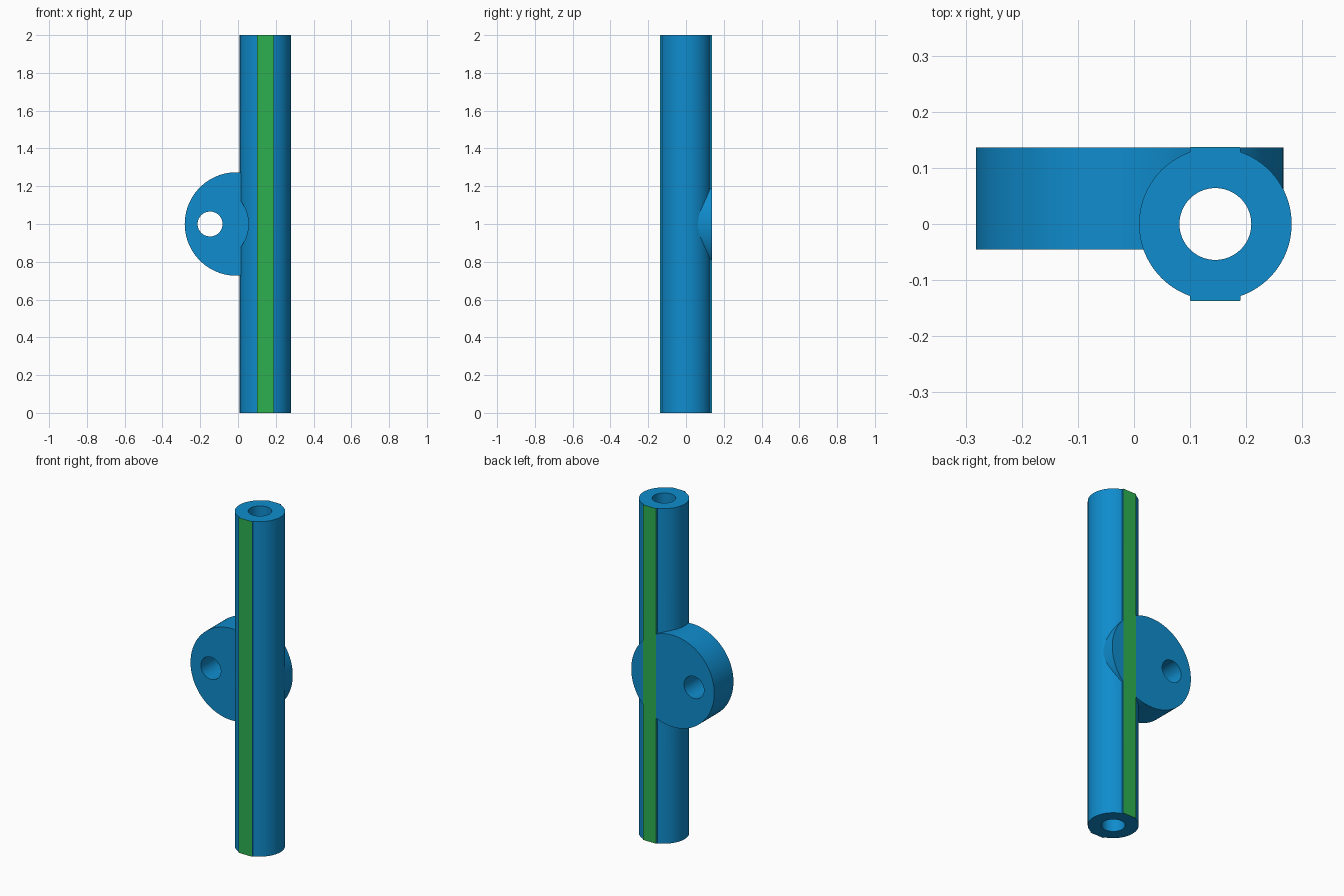
import bpy
import math

if "Cube" in bpy.data.objects:
    bpy.data.objects.remove(bpy.data.objects["Cube"])

TUBE_X = 0.145      # tube axis
HOLE_X = -0.148     # bolt hole axis


def material(name, rgb):
    m = bpy.data.materials.new(name)
    m.diffuse_color = (*rgb, 1)
    m.use_nodes = True
    m.node_tree.nodes["Principled BSDF"].inputs["Base Color"].default_value = m.diffuse_color
    return m


blue = material("blue", (0.0048, 0.262, 0.61))
green = material("green", (0.027, 0.434, 0.08))


def cylinder_z(name, x, r, z0, z1):
    bpy.ops.mesh.primitive_cylinder_add(vertices=96, radius=r, depth=z1 - z0,
                                        location=(x, 0, (z0 + z1) / 2))
    ob = bpy.context.object
    ob.name = name
    return ob


def cylinder_y(name, x, r, y0, y1):
    bpy.ops.mesh.primitive_cylinder_add(vertices=96, radius=r, depth=y1 - y0,
                                        location=(x, (y0 + y1) / 2, 1),
                                        rotation=(math.pi / 2, 0, 0))
    ob = bpy.context.object
    ob.name = name
    return ob


def box(name, x, y, z, sx, sy, sz):
    bpy.ops.mesh.primitive_cube_add(size=1, location=(x, y, z))
    ob = bpy.context.object
    ob.name = name
    ob.scale = (sx, sy, sz)
    bpy.ops.object.transform_apply(location=False, rotation=False, scale=True)
    return ob


def combine(target, other, operation):
    bpy.context.view_layer.update()
    mod = target.modifiers.new(operation, 'BOOLEAN')
    mod.object = other
    mod.operation = operation
    mod.solver = 'EXACT'
    bpy.context.view_layer.objects.active = target
    bpy.ops.object.modifier_apply(modifier=mod.name)
    bpy.data.objects.remove(other, do_unlink=True)


# Tube with a flat rib running along its front and back
body = cylinder_z("tube_with_lug", TUBE_X, 0.136, 0, 2)
combine(body, box("rib", TUBE_X, 0, 1, 0.09, 0.272, 2), 'UNION')

# Round clearance for the bolt head, in front of the lug
combine(body, cylinder_y("clearance", HOLE_X, 0.203, -0.3, -0.044), 'DIFFERENCE')

# Disc-shaped lug, then the bore and the bolt hole
combine(body, cylinder_y("lug", -0.008, 0.274, -0.045, 0.1365), 'UNION')
combine(body, cylinder_z("bore", TUBE_X, 0.064, -0.1, 2.1), 'DIFFERENCE')
combine(body, cylinder_y("bolt_hole", HOLE_X, 0.066, -0.3, 0.3), 'DIFFERENCE')

body.data.materials.clear()
body.data.materials.append(blue)
bpy.ops.object.select_all(action='DESELECT')
body.select_set(True)
bpy.context.view_layer.objects.active = body
bpy.ops.object.shade_smooth_by_angle(angle=math.radians(20))

# Green stripes on the rib faces
for name, side in (("front_stripe", -1), ("back_stripe", 1)):
    stripe = box(name, TUBE_X, side * 0.1364, 1, 0.088, 0.0012, 2)
    stripe.data.materials.append(green)
